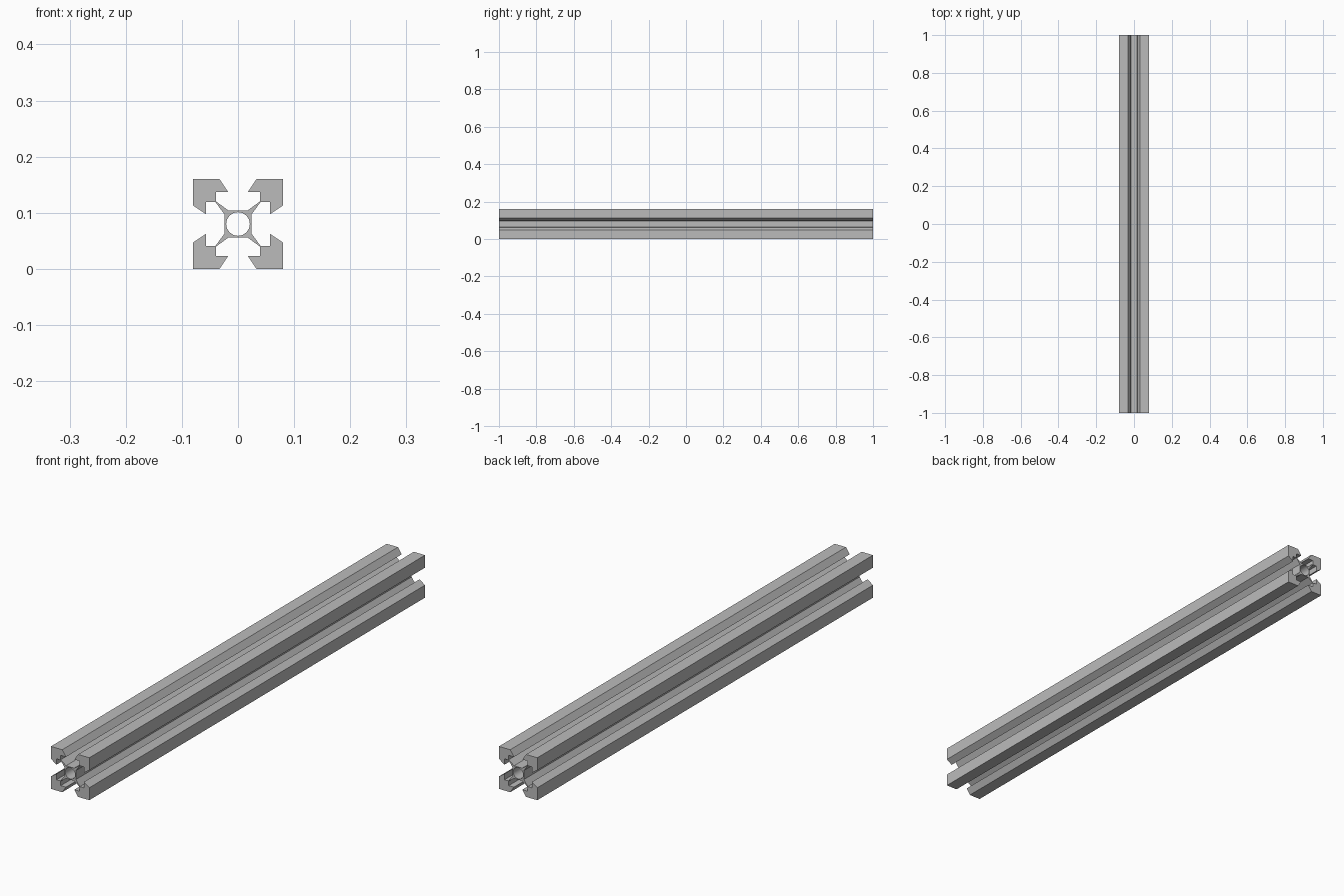
import bpy
import bmesh
from math import cos, sin, pi, radians

cube = bpy.data.objects.get("Cube")
if cube:
    bpy.data.objects.remove(cube, do_unlink=True)

LENGTH = 2.0
HALF = 0.08          # half the section width
BORE = 0.021
BORE_SIDES = 32

# Brushed aluminium colour
metal = bpy.data.materials.new("aluminium_grey")
metal.use_nodes = True
colour = (0.5, 0.5, 0.5, 1.0)
metal.diffuse_color = colour
metal.node_tree.nodes["Principled BSDF"].inputs["Base Color"].default_value = colour

# Half of one corner: core, thin web, slot wall, lip tip, outer edge
half_corner = [(0.024, 0.017), (0.0405, 0.0395), (0.057, 0.0395),
               (0.057, 0.0175), (HALF, 0.033)]
corner = half_corner + [(HALF, HALF)] + [(b, a) for a, b in reversed(half_corner)]

# Repeat the corner by quarter turns for the whole section
outline = []
for _ in range(4):
    outline += corner
    corner = [(-b, a) for a, b in corner]
bore = [(BORE * cos(2 * pi * i / BORE_SIDES), BORE * sin(2 * pi * i / BORE_SIDES))
        for i in range(BORE_SIDES)]

bm = bmesh.new()


def add_loop(points):
    verts = [bm.verts.new((x, -LENGTH / 2, z + HALF)) for x, z in points]
    return [bm.edges.new((v, verts[i - 1])) for i, v in enumerate(verts)]


# Fill the section around the bore, then extrude it along the rail
edges = add_loop(outline) + add_loop(bore)
bmesh.ops.triangle_fill(bm, edges=edges, use_beauty=True, normal=(0, -1, 0))
result = bmesh.ops.extrude_face_region(bm, geom=bm.faces[:], use_keep_orig=True)
moved = [g for g in result["geom"] if isinstance(g, bmesh.types.BMVert)]
bmesh.ops.translate(bm, verts=moved, vec=(0, LENGTH, 0))
bmesh.ops.recalc_face_normals(bm, faces=bm.faces[:])

mesh = bpy.data.meshes.new("slotted_rail")
bm.to_mesh(mesh)
bm.free()
mesh.materials.append(metal)
rail = bpy.data.objects.new("slotted_rail", mesh)
bpy.context.collection.objects.link(rail)

# Smooth bore, sharp slot edges
bpy.context.view_layer.objects.active = rail
rail.select_set(True)
bpy.ops.object.shade_smooth_by_angle(angle=radians(20))
